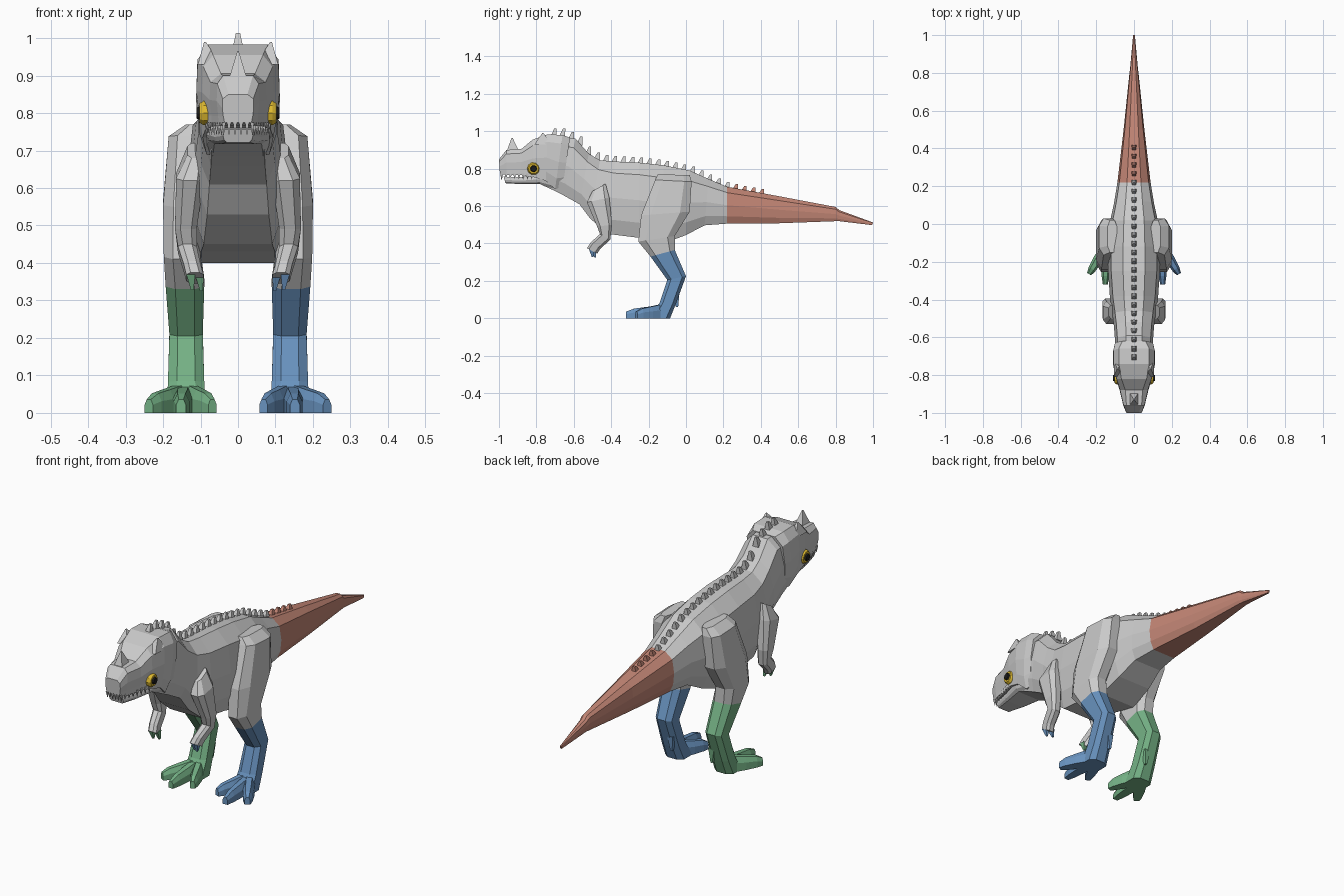
import bpy, bmesh, math
from mathutils import Vector

if "Cube" in bpy.data.objects:
    bpy.data.objects.remove(bpy.data.objects["Cube"])


def mat(name, rgb):
    m = bpy.data.materials.new(name)
    m.diffuse_color = (*rgb, 1)
    m.use_nodes = True
    m.node_tree.nodes["Principled BSDF"].inputs["Base Color"].default_value = m.diffuse_color
    return m


RED = mat("tail_red", (0.55, 0.24, 0.18))
GREEN = mat("leg_green", (0.18, 0.45, 0.24))
BLUE = mat("leg_blue", (0.14, 0.29, 0.52))
YELLOW = mat("eye_yellow", (0.75, 0.5, 0.03))
BLACK = mat("pupil_black", (0.01, 0.01, 0.01))


def loft(name, parts, material=None, s=1):
    """Skin one or more lists of rings into an object; s=-1 mirrors across x."""
    bm = bmesh.new()
    for rings in parts:
        vr = [[bm.verts.new((p[0] * s, p[1], p[2])) for p in r] for r in rings]
        n = len(vr[0])
        for a, b in zip(vr, vr[1:]):
            for i in range(n):
                j = (i + 1) % n
                bm.faces.new((a[i], a[j], b[j], b[i]))
        bm.faces.new(vr[0])
        bm.faces.new(vr[-1])
    bmesh.ops.remove_doubles(bm, verts=bm.verts, dist=1e-5)
    bmesh.ops.recalc_face_normals(bm, faces=bm.faces)
    me = bpy.data.meshes.new(name)
    bm.to_mesh(me)
    bm.free()
    ob = bpy.data.objects.new(name, me)
    bpy.context.collection.objects.link(ob)
    if material:
        me.materials.append(material)
    return ob


def section(yt, zt, yb, zb, w, ft=0.42, fb=0.72, fs=0.88):
    """Symmetric ten-sided trunk section from a top point to a bottom point."""
    half = [(0, ft), (0.16, fs), (0.5, 1), (0.8, 0.93), (1, fb)]
    pts = [(w * f, yt + (yb - yt) * t, zt + (zb - zt) * t) for t, f in half]
    return pts + [(-x, y, z) for x, y, z in reversed(pts)]


def limb(yf, zf, yb, zb, xi, xo):
    """Chamfered limb section between a front point and a back point."""
    uv = [(0, .25), (0, .75), (.2, 1), (.8, 1), (1, .75), (1, .25), (.8, 0), (.2, 0)]
    return [(xi + (xo - xi) * v, yf + (yb - yf) * u, zf + (zb - zf) * u) for u, v in uv]


def spike(c, rx, ry, tip, k=0.08):
    """Four-sided spike with a tiny blunt tip."""
    q = [(-1, -1), (1, -1), (1, 1), (-1, 1)]
    return [[(c[0] + rx * a, c[1] + ry * b, c[2]) for a, b in q],
            [(tip[0] + rx * k * a, tip[1] + ry * k * b, tip[2]) for a, b in q]]


# Neck and trunk
trunk = [(-.66, .965, -.74, .70, .098), (-.59, .96, -.66, .66, .100),
         (-.52, .88, -.57, .61, .106), (-.46, .845, -.51, .53, .114),
         (-.38, .838, -.41, .45, .127), (-.25, .832, -.25, .43, .137),
         (-.12, .818, -.12, .40, .137), (.02, .79, .0, .445, .128),
         (.12, .745, .10, .497, .106), (.22, .703, .22, .506, .088)]
loft("body", [[section(*r) for r in trunk]])

# Tail
tail = [(.22, .703, .22, .506, .088), (.5, .652, .5, .508, .055),
        (.8, .595, .8, .519, .024), (.82, .578, .82, .519, .021),
        (1.0, .512, .995, .498, .005)]
loft("tail", [[section(*r) for r in tail]], RED)

# Skull
skull = [(-1.0, .85, -.995, .775, .042, .6, .85), (-.96, .90, -.96, .765, .057, .7, .9),
         (-.88, .905, -.88, .765, .076, .6, .92), (-.82, .955, -.815, .755, .095, .7, .92),
         (-.74, .983, -.75, .735, .111, .72, .85), (-.66, .98, -.70, .69, .112, .72, .75),
         (-.62, .965, -.66, .70, .103, .6, .7)]
loft("skull", [[section(*r, .97) for r in skull]])

# Lower jaw
jaw = [(-.975, .757, -.965, .722, .040), (-.88, .755, -.88, .717, .062),
       (-.78, .77, -.78, .717, .084), (-.70, .80, -.71, .685, .09)]
loft("lower_jaw", [[section(*r, .9, .75, .95) for r in jaw]])

# Upper teeth
teeth = []
for i in range(8):
    t = i / 7
    y, x = -.985 + .16 * t, .038 + .045 * t
    for s in (-1, 1):
        teeth.append(spike((s * x, y, .775), .005, .008, (s * x, y, .742)))
for x in (-.024, -.008, .008, .024):
    teeth.append(spike((x, -.988, .78), .006, .005, (x, -.988, .742)))
loft("teeth", teeth)

# Nose horn and brow horns
loft("nose_horn", [spike((0, -.925, .885), .026, .036, (0, -.93, .965))])
loft("brow_horns", [spike((s * .077, -.765, .93), .03, .045, (s * .088, -.765, .99))
                    for s in (-1, 1)])

# Spine ridge
line = [(r[0], r[1]) for r in trunk + tail[1:]]


def back_z(y):
    if y < line[0][0]:
        return .98
    for (a, za), (b, zb) in zip(line, line[1:]):
        if a <= y <= b:
            return za + (zb - za) * (y - a) / (b - a)
    return .5


grey, red = [], []
for i in range(25):
    y = -.71 + i * .0462
    z, h = back_z(y), .034 - .0006 * i
    (red if y > .22 else grey).append(
        spike((0, y, z - .015), .016, .018, (0, y + .012, z + h), .35))
loft("spine_ridge", grey)
loft("tail_spine_ridge", red, RED)

thigh = [(-.15, .77, .02, .765, .09, .14), (-.165, .74, .03, .73, .09, .185),
         (-.24, .55, .02, .57, .09, .200), (-.255, .41, -.06, .44, .10, .198),
         (-.19, .33, -.06, .365, .09, .193)]
shin = [thigh[-1], (-.10, .205, .0, .225, .094, .183),
        (-.14, .085, -.055, .075, .09, .187), (-.19, 0, -.085, 0, .085, .19)]
arm = [(-.50, .68, -.43, .72, .09, .135), (-.53, .62, -.41, .645, .09, .165),
       (-.475, .49, -.395, .50, .11, .168), (-.46, .45, -.405, .42, .11, .16),
       (-.51, .405, -.46, .37, .10, .145), (-.53, .375, -.475, .345, .092, .138)]


def toe(base, tip, w):
    """Flat-bottomed toe tapering from base to tip."""
    a, b = Vector((*base, 0)), Vector((*tip, 0))
    side = (b - a).normalized().cross(Vector((0, 0, 1)))
    rings = []
    for t, k, h in ((0, 1, .075), (.45, 1, .062), (.8, .8, .052), (1, .5, .036)):
        c = a.lerp(b, t)
        rings.append([c + side * (w * k * u) + Vector((0, 0, h * v)) for u, v in
                      ((-1, 0), (-1, .6), (-.5, 1), (.5, 1), (1, .6), (1, 0))])
    return rings


def disc(x0, x1, r, n=10):
    """Flat eye disc facing sideways."""
    return [[(x, -.815 + k * r * math.cos(2 * math.pi * i / n),
              .80 + k * r * math.sin(2 * math.pi * i / n)) for i in range(n)]
            for x, k in ((x0, 1), ((x0 + x1) / 2, 1), (x1, .8))]


# Legs, arms and eyes on both sides
for s, side, paint in ((1, "right", BLUE), (-1, "left", GREEN)):
    loft(side + "_thigh", [[limb(*r) for r in thigh]], None, s)
    loft(side + "_lower_leg", [[limb(*r) for r in shin]], paint, s)
    loft(side + "_foot", [toe((.145, -.10), (.152, -.32), .026),
                          toe((.155, -.13), (.238, -.265), .026),
                          toe((.125, -.13), (.068, -.265), .024),
                          spike((.115, -.055, .135), .016, .02, (.112, -.048, .06), .3)],
         paint, s)
    loft(side + "_arm", [[limb(*r) for r in arm]], None, s)
    loft(side + "_hand_claws", [spike((.103, -.495, .37), .012, .014, (.098, -.485, .325), .3),
                                spike((.126, -.505, .37), .012, .014, (.122, -.50, .328), .3)],
         paint, s)
    loft(side + "_eye", [disc(.08, .103, .034)], YELLOW, s)
    loft(side + "_pupil", [disc(.09, .111, .019)], BLACK, s)
